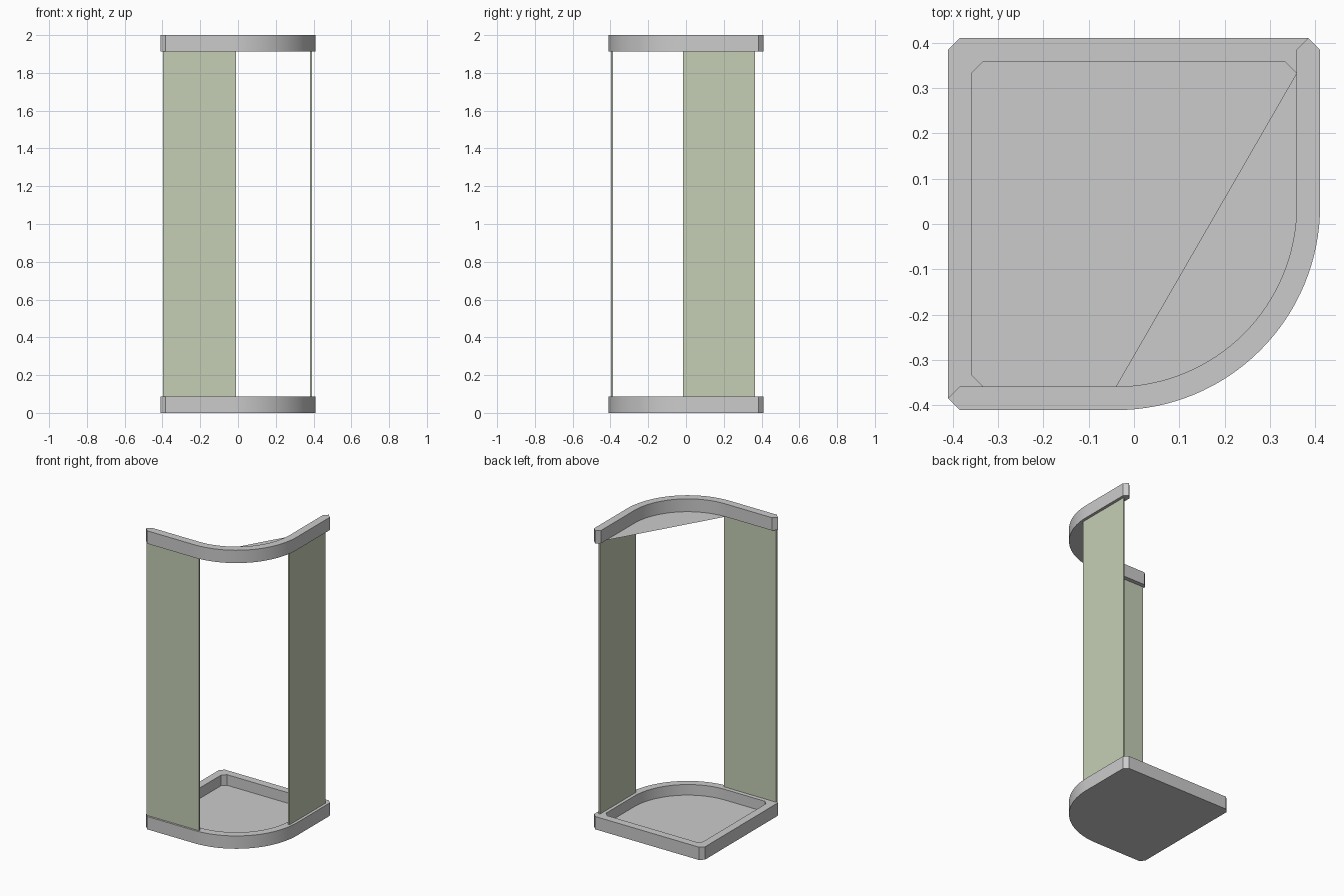
import bpy, bmesh, math

if "Cube" in bpy.data.objects:
    bpy.data.objects.remove(bpy.data.objects["Cube"])

HALF, WALL, CUT = 0.411, 0.052, 0.026    # outer half size, rim width, corner chamfer
H, FLOOR, TOP = 0.086, 0.015, 2.0
CX, CY, SEG = -0.04, 0.04, 32            # centre of the rounded corner


def arc(h):
    """Rounded front-right corner, from the front side to the right side."""
    r = h + CX
    r = h - CX
    return [(CX + r * math.sin(math.pi / 2 * i / SEG),
             CY - r * math.cos(math.pi / 2 * i / SEG)) for i in range(SEG + 1)]


def outline(h):
    """Quadrant footprint with three chamfered corners, counter-clockwise."""
    c = h - CUT
    return [(-h, -c), (-c, -h)] + arc(h) + [(h, c), (c, h), (-c, h), (-h, c)]


def finish(name, bm, smooth=True):
    me = bpy.data.meshes.new(name)
    bm.to_mesh(me)
    bm.free()
    ob = bpy.data.objects.new(name, me)
    bpy.context.collection.objects.link(ob)
    if smooth:
        bpy.ops.object.select_all(action='DESELECT')
        ob.select_set(True)
        bpy.context.view_layer.objects.active = ob
        bpy.ops.object.shade_smooth_by_angle(angle=math.radians(30))
    return ob


def ring(bm, pts, z):
    return [bm.verts.new((x, y, z)) for x, y in pts]


def bridge(bm, a, b):
    n = len(a)
    for i in range(n):
        j = (i + 1) % n
        bm.faces.new((a[i], a[j], b[j], b[i]))


# Shower tray: outer wall, flat rim, inner wall and recessed floor
bm = bmesh.new()
loops = [ring(bm, outline(HALF), 0), ring(bm, outline(HALF), H),
         ring(bm, outline(HALF - WALL), H), ring(bm, outline(HALF - WALL), FLOOR)]
for a, b in zip(loops, loops[1:]):
    bridge(bm, a, b)
bm.faces.new(loops[0][::-1])
bm.faces.new(loops[-1])
finish("shower_tray", bm)

# Top rail: strip along the front and right sides with pointed ends
h, k = HALF, HALF - WALL
m = HALF - CUT
outer = [(-m, -h)] + arc(h) + [(h, m)]
inner = [(-m, -k)] + arc(k) + [(k, m)]
tips = [(-h, -m), (m, h)]
bm = bmesh.new()
levels = []
for z in (TOP - H, TOP):
    o, i, t = ring(bm, outer, z), ring(bm, inner, z), ring(bm, tips, z)
    levels.append([t[0]] + o + [t[1]] + i[::-1])
    for n in range(len(o) - 1):
        bm.faces.new((o[n], o[n + 1], i[n + 1], i[n]))
    bm.faces.new((t[0], o[0], i[0]))
    bm.faces.new((o[-1], t[1], i[-1]))
bridge(bm, *levels)
bmesh.ops.recalc_face_normals(bm, faces=bm.faces)
finish("top_rail", bm)

# Thin canopy sheet filling the curve under the rail, facing down
bm = bmesh.new()
sheet = ring(bm, arc(k) + [(k, k - CUT)], TOP - H)
bm.faces.new(sheet[::-1])
finish("canopy_sheet", bm, smooth=False)

# Fixed glass panels
glass = bpy.data.materials.new("glass")
glass.diffuse_color = (0.56, 0.62, 0.46, 1)
glass.use_nodes = True
glass.node_tree.nodes["Principled BSDF"].inputs["Base Color"].default_value = glass.diffuse_color


def panel(name, x0, x1, y0, y1):
    bm = bmesh.new()
    bmesh.ops.create_cube(bm, size=1)
    for v in bm.verts:
        v.co = (x1 if v.co.x > 0 else x0, y1 if v.co.y > 0 else y0,
                TOP - H if v.co.z > 0 else H)
    finish(name, bm, smooth=False).data.materials.append(glass)


panel("front_glass", -0.398, -0.01, -0.398, -0.387)
panel("right_glass", 0.381, 0.392, -0.015, 0.366)
